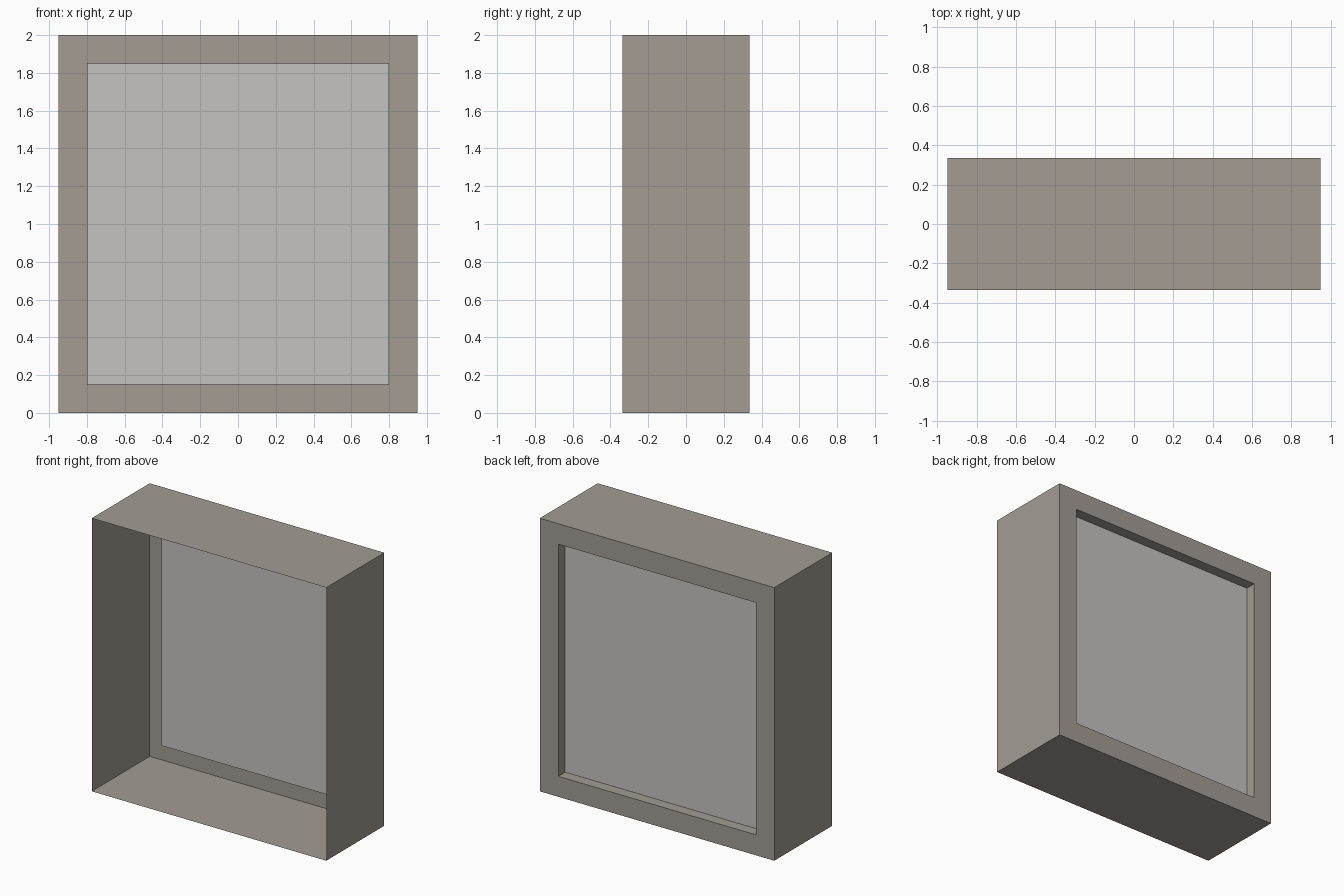
import bpy, bmesh
from mathutils import Vector

if "Cube" in bpy.data.objects:
    bpy.data.objects.remove(bpy.data.objects["Cube"])

W, D, H = 0.95, 0.335, 2.0      # half width, half depth, height
BORDER, RECESS = 0.15, 0.08     # frame width, window depth


def material(name, rgb):
    m = bpy.data.materials.new(name)
    m.diffuse_color = (*rgb, 1)
    m.use_nodes = True
    m.node_tree.nodes["Principled BSDF"].inputs["Base Color"].default_value = m.diffuse_color
    return m


def add_object(name, bm, mat):
    mesh = bpy.data.meshes.new(name)
    bm.to_mesh(mesh)
    bm.free()
    mesh.materials.append(mat)
    bpy.context.collection.objects.link(bpy.data.objects.new(name, mesh))


def rect(bm, w, y, z0, z1):
    return [bm.verts.new(p) for p in ((-w, y, z0), (w, y, z0), (w, y, z1), (-w, y, z1))]


def bridge(bm, a, b):
    for i in range(4):
        j = (i + 1) % 4
        bm.faces.new((a[i], a[j], b[j], b[i]))


wall = material("warm grey wall", (0.366, 0.332, 0.296))
glass = material("pale grey glass", (0.558, 0.552, 0.539))

# Open-fronted thin shell, back border and window reveal as one swept strip
bm = bmesh.new()
rings = [rect(bm, W, -D, 0, H),
         rect(bm, W, D, 0, H),
         rect(bm, W - BORDER, D, BORDER, H - BORDER),
         rect(bm, W - BORDER, D - RECESS, BORDER, H - BORDER)]
for a, b in zip(rings, rings[1:]):
    bridge(bm, a, b)
add_object("room_shell", bm, wall)

# Recessed window pane, facing the back
bm = bmesh.new()
bm.faces.new(reversed(rect(bm, W - BORDER, D - RECESS, BORDER, H - BORDER)))
add_object("window_pane", bm, glass)
